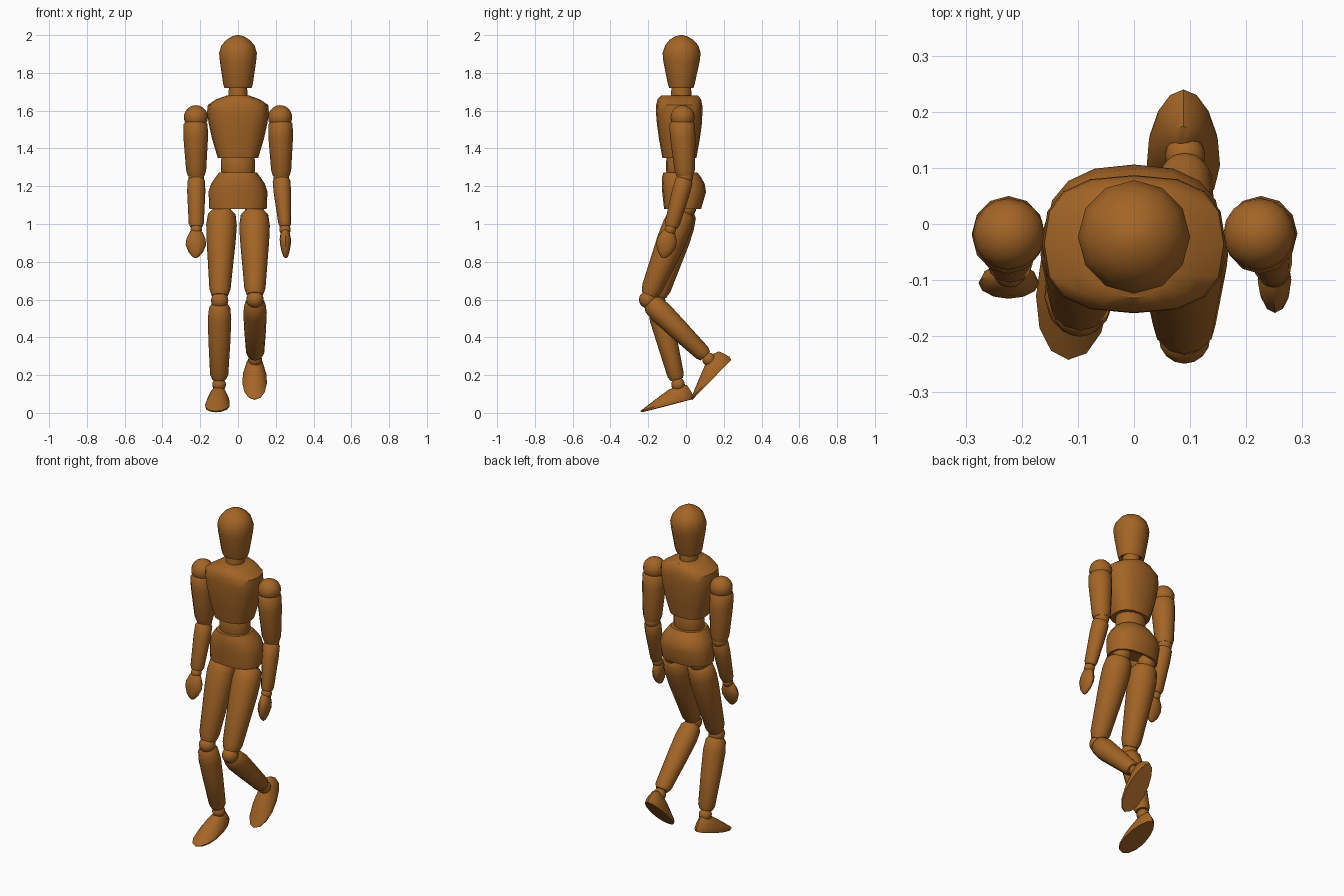
import bpy, bmesh, math
from mathutils import Vector as V

if "Cube" in bpy.data.objects:
    bpy.data.objects.remove(bpy.data.objects["Cube"])

wood = bpy.data.materials.new("warm brown wood")
wood.diffuse_color = (0.37, 0.13, 0.019, 1)
wood.use_nodes = True
wood.node_tree.nodes["Principled BSDF"].inputs["Base Color"].default_value = wood.diffuse_color


def finish(name, bm):
    bmesh.ops.recalc_face_normals(bm, faces=bm.faces)
    me = bpy.data.meshes.new(name)
    bm.to_mesh(me)
    bm.free()
    me.materials.append(wood)
    ob = bpy.data.objects.new(name, me)
    bpy.context.collection.objects.link(ob)


def loft(name, rings):
    """Skin a list of equal-length point rings and cap both ends."""
    bm = bmesh.new()
    vs = [[bm.verts.new(p) for p in r] for r in rings]
    n = len(vs[0])
    for a, b in zip(vs, vs[1:]):
        for i in range(n):
            j = (i + 1) % n
            bm.faces.new((a[i], a[j], b[j], b[i]))
    bm.faces.new(vs[0][::-1])
    bm.faces.new(vs[-1])
    finish(name, bm)


def body(name, rows, n=16, power=2.0):
    """Stacked level rings: (z, centre y, half width, half depth)."""
    rings = []
    for z, cy, rx, ry in rows:
        ring = []
        for i in range(n):
            c, s = math.cos(math.tau * i / n), math.sin(math.tau * i / n)
            x = math.copysign(abs(c) ** (2 / power), c)
            y = math.copysign(abs(s) ** (2 / power), s)
            ring.append(V((rx * x, cy + ry * y, z)))
        rings.append(ring)
    loft(name, rings)


def limb(name, a, b, rows, twist=0, n=12):
    """Tapered limb from a to b; rows are (t, half width, half depth)."""
    a, b = V(a), V(b)
    d = (b - a).normalized()
    u = V((1, 0, 0))
    u = (u - d * u.dot(d)).normalized()
    v = d.cross(u)
    ct, st = math.cos(twist), math.sin(twist)
    u, v = u * ct + v * st, v * ct - u * st
    loft(name, [[a.lerp(b, t) + u * ru * math.cos(math.tau * i / n) + v * rv * math.sin(math.tau * i / n)
                 for i in range(n)] for t, ru, rv in rows])


def ball(name, p, r):
    bm = bmesh.new()
    bmesh.ops.create_uvsphere(bm, u_segments=16, v_segments=10, radius=r)
    bmesh.ops.translate(bm, verts=bm.verts, vec=p)
    finish(name, bm)


def foot(name, heel, toe, n=14):
    heel, toe = V(heel), V(toe)
    L = (toe - heel).length
    d = (toe - heel) / L
    side = d.cross(V((0, 0, 1))).normalized()
    up = side.cross(d)
    # scale, pull point along the sole, height at heel and at toe
    rows = [(0.97, 0.5, 0, 0), (1, 0.5, 0.018, 0.008), (0.9, 0.47, 0.045, 0.018),
            (0.6, 0.36, 0.078, 0.05), (0.25, 0.28, 0.09, 0.08)]
    rings = []
    for k, mid, hh, ht in rows:
        ring = []
        for i in range(n):
            f = math.tau * i / n
            s = 0.5 - 0.5 * math.cos(f)
            w = math.sin(f) * (0.056 + 0.018 * s)
            ring.append(heel + d * L * (mid + (s - 0.5) * k) + side * w * k + up * (hh + (ht - hh) * s))
        rings.append(ring)
    loft(name, rings)


# head and neck
body("head", [(1.735, -.025, .055, .05), (1.72, -.025, .072, .064), (1.74, -.025, .078, .071),
              (1.86, -.024, .096, .096), (1.905, -.023, .1, .101), (1.945, -.023, .088, .088),
              (1.975, -.024, .062, .063), (1.993, -.025, .032, .033), (2.0, -.025, .008, .008)], n=12)
body("neck", [(1.66, -.025, .05, .053), (1.70, -.025, .05, .054), (1.74, -.025, .045, .048)], n=12)

# torso
body("chest", [(1.35, -.035, .107, .09), (1.45, -.035, .137, .108), (1.53, -.035, .155, .119),
               (1.59, -.036, .164, .123), (1.63, -.036, .16, .122), (1.66, -.036, .115, .115),
               (1.68, -.034, .06, .098)], power=2.6)
body("waist", [(1.25, -.03, .082, .068), (1.28, -.03, .09, .075), (1.335, -.03, .09, .075),
               (1.37, -.03, .082, .068)])
body("pelvis", [(1.13, -.015, .12, .075), (1.08, -.018, .14, .086), (1.08, -.018, .152, .098),
                (1.17, -.01, .156, .116), (1.215, -.015, .141, .113), (1.25, -.024, .117, .102),
                (1.272, -.03, .1, .09)], power=2.4)

# arms: side name, sign, elbow x, wrist x, forearm twist
UPPER = [(0, .052, .055), (.06, .064, .068), (.3, .065, .067), (.9, .053, .054), (1, .044, .044)]
FORE = [(0, .036, .036), (.07, .047, .047), (.3, .048, .046), (.93, .04, .034), (1, .032, .027)]
HAND = [(0, .018, .015), (.12, .036, .024), (.35, .051, .03), (.55, .054, .028),
        (.8, .038, .02), (.95, .018, .012), (1, .006, .005)]
for side, sx, ex, wx, tw in (("left", -1, -.221, -.221, 0), ("right", 1, .229, .249, math.pi / 2)):
    ball(side + "_shoulder", (sx * .223, -.018, 1.565), .064)
    limb(side + "_upper_arm", (sx * .225, -.022, 1.545), (ex, -.005, 1.255), UPPER)
    ball(side + "_elbow", (ex, -.004, 1.25), .042)
    limb(side + "_forearm", (ex, -.006, 1.245), (wx, -.077, .985), FORE, tw)
    ball(side + "_wrist", (wx, -.083, .97), .03)
    limb(side + "_hand", (wx, -.088, .972), (wx + sx * .004, -.12, .82), HAND, tw)

# legs: side name, hip, knee, ankle
THIGH = [(0, .055, .055), (.04, .073, .07), (.17, .081, .078), (.35, .077, .077),
         (.92, .056, .056), (1, .043, .043)]
SHIN = [(0, .042, .042), (.05, .056, .056), (.2, .062, .062), (.5, .058, .055),
        (.94, .048, .044), (1, .036, .034)]
LEGS = (("left", V((-.085, -.005, 1.085)), V((-.097, -.155, .595)), V((-.1, -.042, .15))),
        ("right", V((.087, -.01, 1.08)), V((.09, -.203, .6)), V((.091, .122, .283))))
for side, hip, knee, ankle in LEGS:
    ball(side + "_hip", hip + V((0, .01, 0)), .05)
    limb(side + "_thigh", hip.lerp(knee, .03), hip.lerp(knee, .95), THIGH)
    ball(side + "_knee", knee, .046)
    limb(side + "_shin", knee.lerp(ankle, .04), ankle.lerp(knee, .06), SHIN)
    ball(side + "_ankle", ankle, .036)
foot("left_foot", (-.097, .042, .075), (-.117, -.24, .002))
foot("right_foot", (.088, .243, .284), (.088, .03, .066))

# smooth shading with sharp rims kept
for ob in bpy.context.collection.objects:
    ob.select_set(True)
    bpy.context.view_layer.objects.active = ob
bpy.ops.object.shade_smooth_by_angle(angle=math.radians(40))
